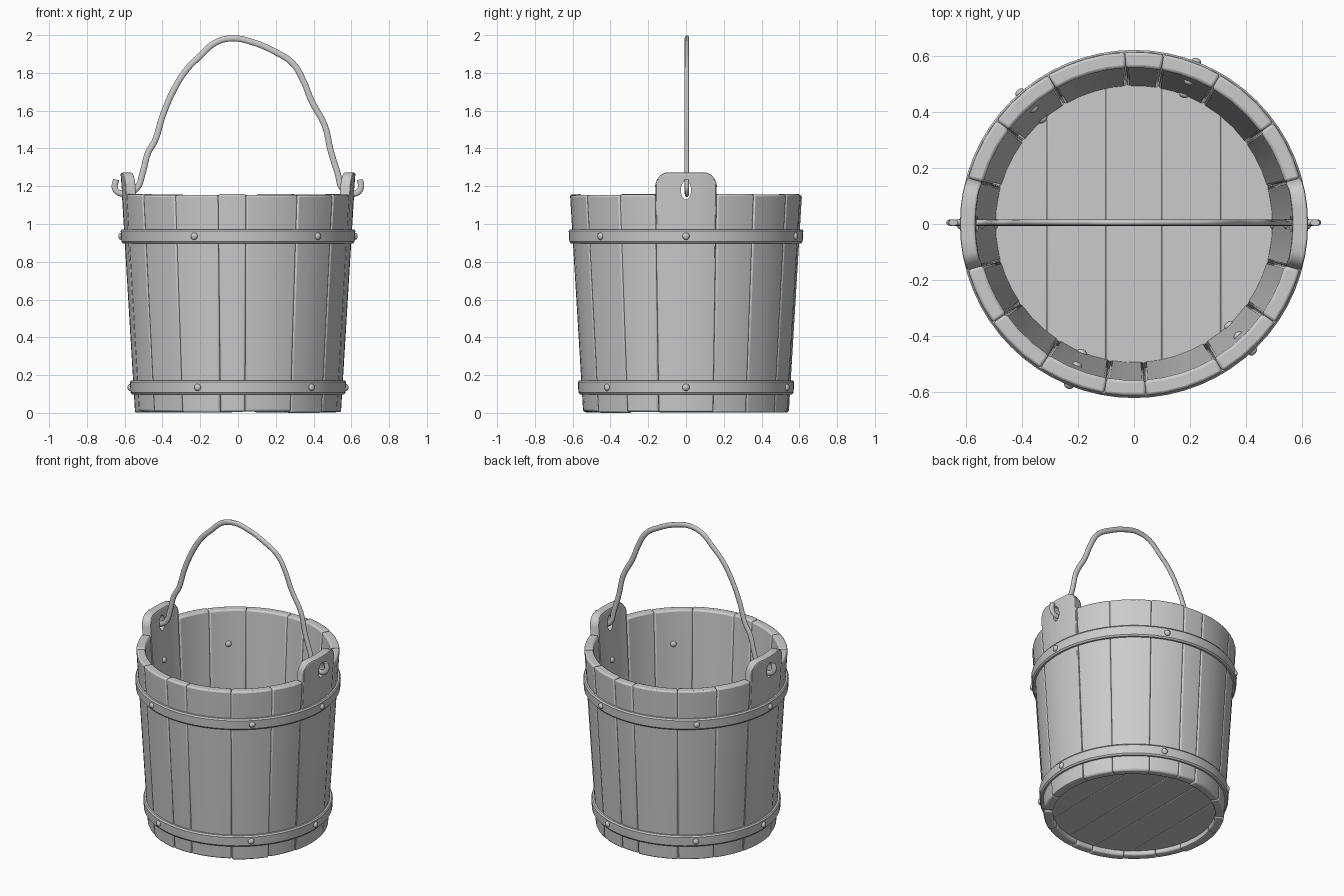
import bpy, bmesh, random
from math import sin, cos, radians, sqrt, pi
from mathutils import Matrix

random.seed(4)
cube = bpy.data.objects.get("Cube")
if cube:
    bpy.data.objects.remove(cube, do_unlink=True)

grey = bpy.data.materials.new("plain grey")
grey.use_nodes = True
COLOUR = (0.6, 0.6, 0.6, 1)
grey.diffuse_color = COLOUR
grey.node_tree.nodes["Principled BSDF"].inputs["Base Color"].default_value = COLOUR

RIM = 1.16


def outer(z):
    return 0.545 + 0.07 * z / RIM


def inner(z):
    return outer(z) - 0.056


def activate(obj):
    bpy.ops.object.select_all(action="DESELECT")
    obj.select_set(True)
    bpy.context.view_layer.objects.active = obj


def finish(name, bm, bevel=0, angle=35):
    bmesh.ops.recalc_face_normals(bm, faces=bm.faces)
    mesh = bpy.data.meshes.new(name)
    bm.to_mesh(mesh)
    bm.free()
    obj = bpy.data.objects.new(name, mesh)
    bpy.context.collection.objects.link(obj)
    mesh.materials.append(grey)
    activate(obj)
    bpy.ops.object.shade_smooth_by_angle(angle=radians(angle))
    if bevel:
        mod = obj.modifiers.new("soft edges", "BEVEL")
        mod.width, mod.segments, mod.limit_method = bevel, 2, "ANGLE"
        mod.angle_limit = radians(40)
    return obj


def loft(bm, rings, closed_ring=True, wrap=False):
    """Join rings of points with quads, capping the ends unless wrapped."""
    rows = [[bm.verts.new(p) for p in ring] for ring in rings]
    n = len(rows[0])
    pairs = list(zip(rows, rows[1:] + rows[:1])) if wrap else list(zip(rows, rows[1:]))
    for a, b in pairs:
        for i in range(n):
            j = (i + 1) % n
            bm.faces.new((a[i], a[j], b[j], b[i]))
    if not wrap:
        bm.faces.new(rows[0])
        bm.faces.new(rows[-1])


def stave(name, start, end, tops, bevel):
    """Tapered board; tops holds (fraction across, top height)."""
    rings = []
    base = random.uniform(0, 0.008)
    for f, top in tops:
        a = radians(start + (end - start) * f)
        c, s = cos(a), sin(a)
        rings.append([(r * c, r * s, z) for r, z in (
            (outer(base), base), (outer(top), top), (inner(top), top), (inner(base), base))])
    bm = bmesh.new()
    loft(bm, rings)
    return finish(name, bm, bevel)


# Plain staves on the front and back
for side, seams in (("back", (15.5, 36, 60, 80, 93, 120, 143, 164.5)),
                    ("front", (195.5, 215, 237, 260, 274, 301, 325, 344.5))):
    for i, (a, b) in enumerate(zip(seams, seams[1:])):
        top = RIM - random.uniform(0, 0.008)
        steps = max(2, round((b - a) / 7))
        stave(f"{side}_stave_{i + 1}", a, b,
              [(k / steps, top) for k in range(steps + 1)], 0.01)

# Tall ear staves with rounded shoulders and a slot for the handle
shoulder = [(0, 1.205), (0.03, 1.235), (0.09, 1.26), (0.17, 1.272), (0.33, 1.272)]
ear_tops = shoulder + [(0.5, 1.272)] + [(1 - f, z) for f, z in reversed(shoulder)]
for name, middle in (("left_ear_stave", 0), ("right_ear_stave", 180)):
    ear = stave(name, middle - 15.5, middle + 15.5, ear_tops, 0.016)
    x = 0.58 * cos(radians(middle))
    bpy.ops.mesh.primitive_cylinder_add(
        vertices=16, radius=1, depth=0.3, location=(x, 0, 1.178), rotation=(0, pi / 2, 0))
    cutter = bpy.context.object
    cutter.scale = (0.05, 0.027, 1)
    cutter.hide_render = True
    cut = ear.modifiers.new("slot", "BOOLEAN")
    cut.operation, cut.object, cut.solver = "DIFFERENCE", cutter, "EXACT"
    activate(ear)
    for mod_name in [m.name for m in ear.modifiers]:
        bpy.ops.object.modifier_apply(modifier=mod_name)
    bpy.data.objects.remove(cutter, do_unlink=True)
    bpy.ops.object.shade_smooth_by_angle(angle=radians(35))

# Floor boards, trimmed to a circle
FLOOR = 0.5
edges = (-FLOOR, -0.31, -0.1, 0.1, 0.31, FLOOR)
for i, (x0, x1) in enumerate(zip(edges, edges[1:])):
    rings = []
    for k in range(9):
        x = x0 + (x1 - x0) * k / 8
        y = max(0.01, sqrt(max(0, FLOOR ** 2 - x * x)))
        rings.append([(x, -y, 0.035), (x, y, 0.035), (x, y, 0.085), (x, -y, 0.085)])
    bm = bmesh.new()
    loft(bm, rings)
    finish(f"floor_board_{i + 1}", bm, 0.005)

# Hoops with rivets through the wall
RIVETS = (0, 69, 131, 180, 248, 313)
for name, z in (("lower", 0.135), ("upper", 0.935)):
    half = 0.037
    rings = []
    for k in range(64):
        a = 2 * pi * k / 64
        section = ((-0.01, -half), (0.011, -half), (0.018, -half * 0.75),
                   (0.018, half * 0.75), (0.011, half), (-0.01, half))
        rings.append([((outer(z + h) + d) * cos(a), (outer(z + h) + d) * sin(a), z + h)
                      for d, h in section])
    bm = bmesh.new()
    loft(bm, rings, wrap=True)
    finish(f"{name}_hoop", bm)

    bm = bmesh.new()
    for angle in RIVETS:
        for r in (outer(z) + 0.018, inner(z)):
            place = (Matrix.Rotation(radians(angle), 4, "Z")
                     @ Matrix.Translation((r, 0, z))
                     @ Matrix.Diagonal((0.75, 1, 1, 1)))
            bmesh.ops.create_uvsphere(bm, u_segments=12, v_segments=8,
                                      radius=0.019, matrix=place)
    finish(f"{name}_rivets", bm, angle=60)

# Bent wire handle hooked through both ears
path = ((-.645, 1.235), (-.652, 1.19), (-.625, 1.163), (-.58, 1.165), (-.535, 1.19),
        (-.505, 1.27), (-.475, 1.38), (-.44, 1.44), (-.4, 1.57), (-.34, 1.71),
        (-.27, 1.82), (-.2, 1.89), (-.12, 1.96), (-.03, 1.983), (.06, 1.968),
        (.2, 1.91), (.29, 1.85), (.345, 1.76), (.39, 1.65), (.46, 1.52),
        (.49, 1.39), (.53, 1.26), (.548, 1.195), (.585, 1.165), (.625, 1.163),
        (.65, 1.19), (.646, 1.235))
curve = bpy.data.curves.new("handle", "CURVE")
curve.dimensions = "3D"
curve.bevel_depth, curve.bevel_resolution = 0.017, 3
curve.resolution_u = 4
curve.use_fill_caps = True
spline = curve.splines.new("BEZIER")
spline.bezier_points.add(len(path) - 1)
for point, (x, z) in zip(spline.bezier_points, path):
    point.co = (x, 0, z)
    point.handle_left_type = point.handle_right_type = "AUTO"
curve.materials.append(grey)
handle = bpy.data.objects.new("handle", curve)
bpy.context.collection.objects.link(handle)
handle.scale.y = 0.7
handle.location.y = 0.005
activate(handle)
bpy.ops.object.convert(target="MESH")
bpy.ops.object.shade_smooth_by_angle(angle=radians(60))
